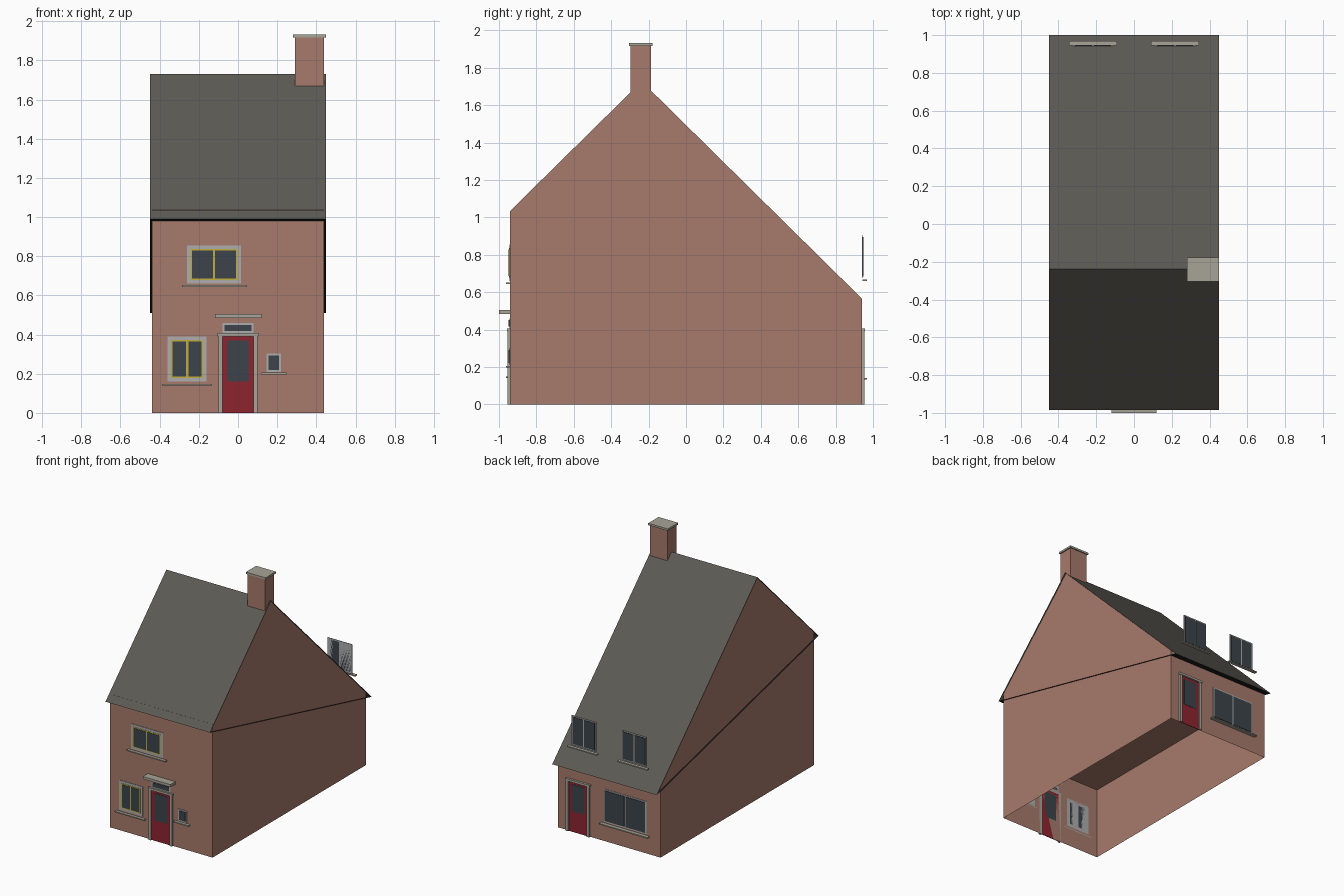
import bpy

if "Cube" in bpy.data.objects:
    bpy.data.objects.remove(bpy.data.objects["Cube"])

def material(name, rgb):
    m = bpy.data.materials.new(name)
    m.diffuse_color = (*rgb, 1)
    m.use_nodes = True
    m.node_tree.nodes["Principled BSDF"].inputs["Base Color"].default_value = m.diffuse_color
    return m

BRICK = material("brick", (0.39, 0.195, 0.147))
SLATE = material("slate", (0.105, 0.102, 0.089))
BLACK = material("soffit_black", (0.015, 0.015, 0.015))
STONE = material("stone", (0.39, 0.37, 0.31))
FRAME = material("frame_grey", (0.42, 0.42, 0.42))
YELLOW = material("yellow_sash", (0.55, 0.42, 0.05))
GLASS = material("glass", (0.045, 0.056, 0.067))
RED = material("red_paint", (0.27, 0.018, 0.03))

def mesh(name, verts, faces, mat):
    me = bpy.data.meshes.new(name)
    me.from_pydata(verts, [], faces)
    me.materials.append(mat)
    ob = bpy.data.objects.new(name, me)
    bpy.context.collection.objects.link(ob)
    return ob

def box(name, x0, x1, y0, y1, z0, z1, mat):
    y0, y1 = sorted((y0, y1))
    v = [(x, y, z) for x in (x0, x1) for y in (y0, y1) for z in (z0, z1)]
    f = [(0, 1, 3, 2), (4, 6, 7, 5), (0, 4, 5, 1), (2, 3, 7, 6), (0, 2, 6, 4), (1, 5, 7, 3)]
    return mesh(name, v, f, mat)

W, D = 0.44, 0.94          # half width and half depth of the walls
RIDGE = (-0.237, 1.73)

def plate(name, side, x0, x1, z0, z1, depth, mat, start=0.0):
    """Slab on the front (side -1) or back (side 1) wall."""
    return box(name, x0, x1, side * (D + start), side * (D + depth), z0, z1, mat)

def window(name, side, x0, x1, z0, z1, border, panes, sash=None, bar=0.012):
    plate(name + "_frame", side, x0, x1, z0, z1, 0.004, FRAME)
    x0, x1, z0, z1 = x0 + border, x1 - border, z0 + border, z1 - border
    if sash:
        plate(name + "_sash", side, x0, x1, z0, z1, 0.006, sash)
        x0, x1, z0, z1 = x0 + 0.008, x1 - 0.008, z0 + 0.008, z1 - 0.008
    w = (x1 - x0 - bar * (panes - 1)) / panes
    for i in range(panes):
        a = x0 + i * (w + bar)
        plate(f"{name}_pane_{i}", side, a, a + w, z0, z1, 0.008, GLASS)

def door(name, side, cx):
    plate(name, side, cx - 0.08, cx + 0.08, 0, 0.39, 0.004, RED)
    plate(name + "_pane", side, cx - 0.055, cx + 0.055, 0.16, 0.37, 0.006, GLASS)
    for s in (-1, 1):
        plate(f"{name}_post_{s}", side, cx + s * 0.09 - 0.01, cx + s * 0.09 + 0.01,
              0, 0.39, 0.015, STONE)
    plate(name + "_lintel", side, cx - 0.105, cx + 0.105, 0.39, 0.407, 0.017, STONE)

# Open-bottomed walls with gable ends, and the inner ceiling
prof = [(-D, 0), (-D, 1.035), (RIDGE[0], RIDGE[1] - 0.003), (D, 0.566), (D, 0)]
v = [(-W, y, z) for y, z in prof] + [(W, y, z) for y, z in prof]
mesh("walls", v, [(4, 3, 2, 1, 0), (5, 6, 7, 8, 9), (0, 1, 6, 5), (3, 4, 9, 8)], BRICK)
mesh("ceiling", [(-W, -D, 0.56), (-W, D, 0.56), (W, D, 0.56), (W, -D, 0.56)],
     [(0, 1, 2, 3)], BRICK)

# Thin roof slopes and the sloping soffit that joins the two eaves
R = 0.449
tri = [(-0.985, 0.99), RIDGE, (1.0, 0.51)]
v = [(s * R, y, z) for s in (-1, 1) for y, z in tri]
mesh("roof_slopes", v, [(0, 3, 4, 1), (1, 4, 5, 2)], SLATE)
mesh("roof_soffit", v, [(0, 2, 5, 3)], BLACK)

# Chimney
box("chimney", 0.29, W, -0.298, -0.186, 1.67, 1.917, BRICK)
box("chimney_cap", 0.281, R, -0.304, -0.178, 1.917, 1.932, STONE)

# Front face
window("front_upper_window", -1, -0.26, 0.015, 0.66, 0.855, 0.018, 2, YELLOW)
plate("front_upper_sill", -1, -0.285, 0.047, 0.643, 0.652, 0.022, STONE)
window("front_lower_window", -1, -0.36, -0.16, 0.16, 0.39, 0.018, 2, YELLOW)
plate("front_lower_sill", -1, -0.388, -0.132, 0.14, 0.148, 0.022, STONE)
window("front_small_window", -1, 0.145, 0.22, 0.21, 0.302, 0.01, 1)
plate("front_small_sill", -1, 0.12, 0.247, 0.196, 0.205, 0.022, STONE)
door("front_door", -1, 0)
window("front_transom", -1, -0.08, 0.08, 0.407, 0.46, 0.01, 1)
plate("front_canopy", -1, -0.118, 0.12, 0.484, 0.504, 0.06, STONE)

# Back face
door("back_door", 1, 0.265)
window("back_window", 1, -0.32, 0.045, 0.15, 0.405, 0.01, 2)
plate("back_sill", 1, -0.345, 0.07, 0.132, 0.141, 0.028, STONE)
for s in (-1, 1):
    c = s * 0.217
    n = "left" if s < 0 else "right"
    window(f"back_upper_window_{n}", 1, c - 0.105, c + 0.105, 0.675, 0.905, 0.01, 2)
    plate(f"back_upper_sill_{n}", 1, c - 0.128, c + 0.128, 0.66, 0.669, 0.028, STONE, 0.004)
